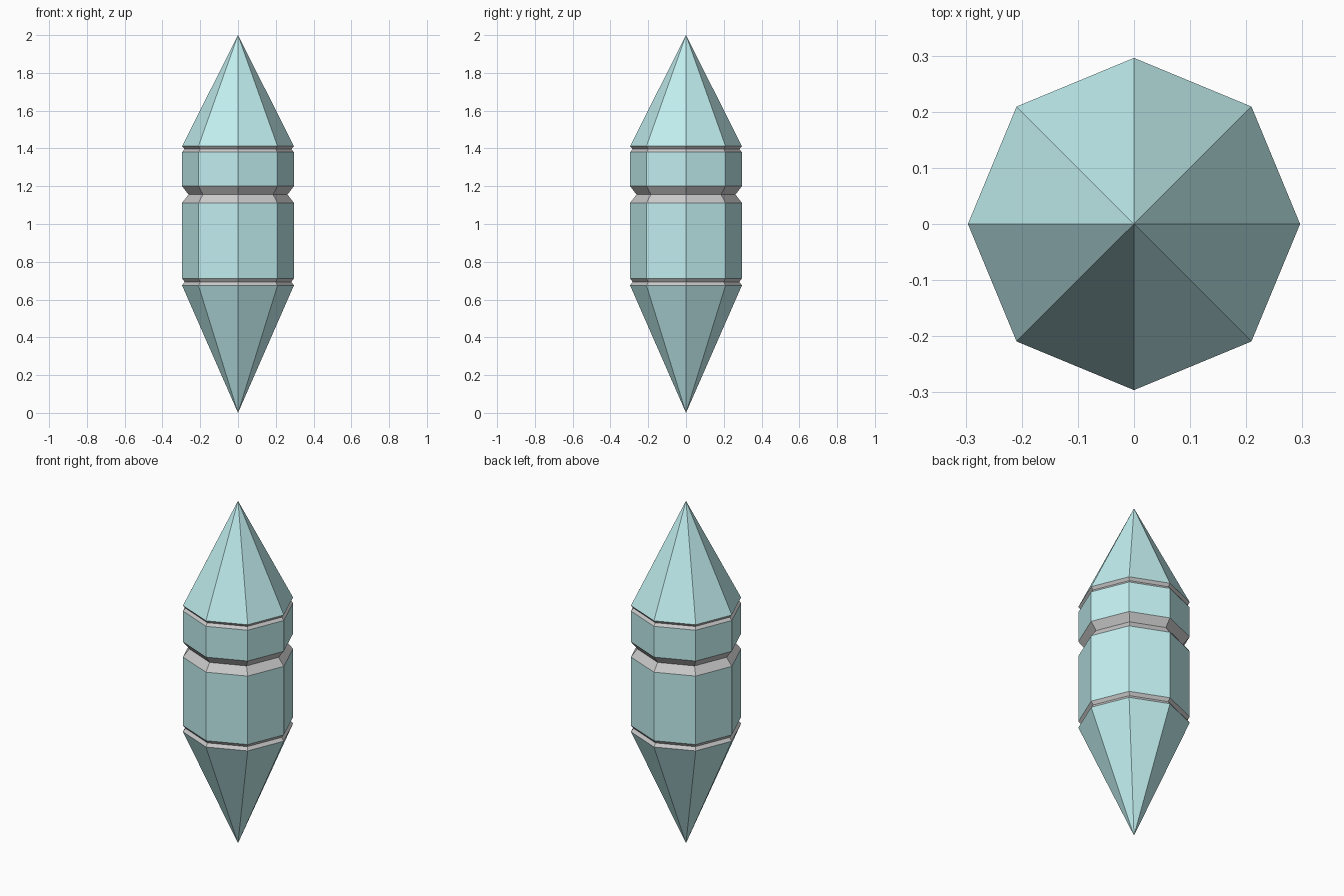
import bpy, bmesh, math

if "Cube" in bpy.data.objects:
    bpy.data.objects.remove(bpy.data.objects["Cube"])

SIDES = 8
R = 0.296

teal = bpy.data.materials.new("teal")
teal.diffuse_color = (0.54, 0.86, 0.87, 1)
teal.use_nodes = True
teal.node_tree.nodes["Principled BSDF"].inputs["Base Color"].default_value = teal.diffuse_color


def lathe(name, profile, material=None):
    """Spin (radius, z) points into an eight-sided flat-shaded shell."""
    bm = bmesh.new()
    rings = []
    for r, z in profile:
        if r == 0:
            rings.append([bm.verts.new((0, 0, z))] * SIDES)
        else:
            rings.append([bm.verts.new((r * math.cos(math.tau * i / SIDES),
                                        r * math.sin(math.tau * i / SIDES), z))
                          for i in range(SIDES)])
    for low, high in zip(rings, rings[1:]):
        for i in range(SIDES):
            j = (i + 1) % SIDES
            corners = dict.fromkeys((low[i], low[j], high[j], high[i]))
            bm.faces.new(list(corners))
    mesh = bpy.data.meshes.new(name)
    bm.to_mesh(mesh)
    bm.free()
    if material:
        mesh.materials.append(material)
    obj = bpy.data.objects.new(name, mesh)
    bpy.context.collection.objects.link(obj)
    return obj


def groove(name, z0, z1, inner):
    """V-shaped grey channel between two teal sections."""
    return lathe(name, [(R, z0), (inner, (z0 + z1) / 2), (R, z1)])


# Teal crystal sections, bottom to top
lathe("lower_point", [(0, 0), (R, 0.675)], teal)
lathe("lower_body", [(R, 0.712), (R, 1.112)], teal)
lathe("upper_body", [(R, 1.2), (R, 1.38)], teal)
lathe("upper_point", [(R, 1.412), (0, 2)], teal)

# Grey grooves between the sections
groove("lower_groove", 0.675, 0.712, 0.282)
groove("middle_groove", 1.112, 1.2, 0.262)
groove("upper_groove", 1.38, 1.412, 0.283)
